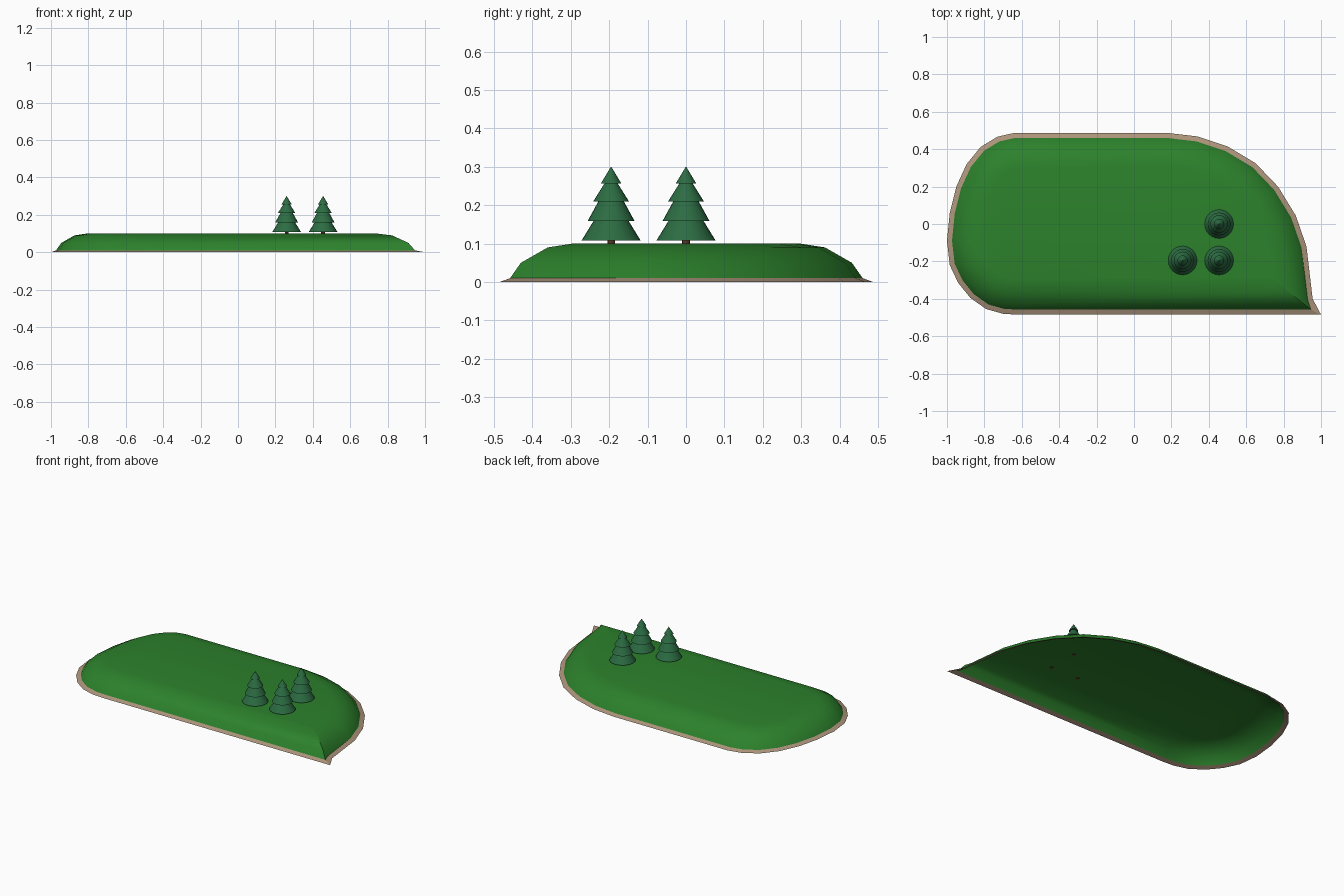
import bpy, bmesh, math
from mathutils import Vector

if "Cube" in bpy.data.objects:
    bpy.data.objects.remove(bpy.data.objects["Cube"])

def material(name, rgb):
    m = bpy.data.materials.new(name)
    m.diffuse_color = (*rgb, 1)
    m.use_nodes = True
    m.node_tree.nodes["Principled BSDF"].inputs["Base Color"].default_value = m.diffuse_color
    return m

GRASS = material("grass", (0.025, 0.22, 0.025))
SAND = material("sand", (0.42, 0.30, 0.20))
LEAF = material("needles", (0.025, 0.15, 0.055))
BARK = material("bark", (0.10, 0.035, 0.015))

# Shore outline, counter-clockwise, starting at the pointed front right corner
SHORE = [Vector(p) for p in [
    (1, -.485), (.955, -.40), (.922, -.12), (.865, .045), (.77, .2), (.65, .325),
    (.5, .415), (.34, .468), (.18, .487), (-.64, .487), (-.73, .467), (-.82, .412),
    (-.895, .32), (-.95, .2), (-.985, .06), (-1, -.09), (-.985, -.22), (-.94, -.315),
    (-.875, -.395), (-.79, -.455), (-.7, -.48), (-.62, -.485)]]

def inset(d):
    """Outline moved inward by d, with the pointed corner kept as a clean ridge."""
    out, n = [], len(SHORE)
    for i, p in enumerate(SHORE):
        a = (p - SHORE[i - 1]).normalized()
        b = (SHORE[(i + 1) % n] - p).normalized()
        if i == 1:
            a = b
        na, nb = Vector((-a.y, a.x)), Vector((-b.y, b.x))
        out.append(p + (na + nb) * d / (1 + na.dot(nb)))
    if d:
        out[0] = Vector((.98 - 1.25 * d, -.485 + d))
        out[1].y = max(out[1].y, out[0].y + .008)
        out[1].x = min(out[1].x, out[0].x - .002)
    return out

def smooth(ob, angle=30):
    bpy.ops.object.select_all(action='DESELECT')
    ob.select_set(True)
    bpy.context.view_layer.objects.active = ob
    bpy.ops.object.shade_smooth_by_angle(angle=math.radians(angle))

def finish(bm, name, mat):
    me = bpy.data.meshes.new(name)
    bm.to_mesh(me)
    bm.free()
    me.materials.append(mat)
    ob = bpy.data.objects.new(name, me)
    bpy.context.collection.objects.link(ob)
    smooth(ob)
    return ob

def loft(name, rings, mat, cap_top=False, cap_bottom=False):
    """Skin between equal-length rings of 3D points, listed from bottom to top."""
    bm = bmesh.new()
    vs = [[bm.verts.new(p) for p in r] for r in rings]
    n = len(vs[0])
    for lo, hi in zip(vs, vs[1:]):
        for i in range(n):
            j = (i + 1) % n
            bm.faces.new((lo[i], lo[j], hi[j], hi[i]))
    if cap_top:
        bm.faces.new(vs[-1])
    if cap_bottom:
        bm.faces.new(vs[0][::-1])
    return finish(bm, name, mat)

def level(d, z):
    return [(p.x, p.y, z) for p in inset(d)]

# Land: sandy rim and open-bottomed grass shell
loft("sand_rim", [level(0, 0), level(.027, .01)], SAND)
loft("grass_mound", [level(.027, .01), level(.055, .05), level(.125, .09),
                     level(.19, .1)], GRASS, cap_top=True)

def circle(x, y, r, z, n=24):
    return [(x + r * math.cos(t * math.tau / n), y + r * math.sin(t * math.tau / n), z)
            for t in range(n)]

# Trees: trunk plus stacked cone tiers (base z, base radius, top z, top radius)
TIERS = [(.108, .077, .160, .045), (.159, .061, .210, .033),
         (.209, .047, .257, .017), (.256, .027, .300, .0006)]

for k, (x, y) in enumerate([(.26, -.195), (.455, -.195), (.455, 0)], 1):
    loft(f"trunk_{k}", [circle(x, y, .010, .097, 12), circle(x, y, .010, .112, 12)],
         BARK, True, True)
    for t, (z0, r0, z1, r1) in enumerate(TIERS, 1):
        loft(f"tree_{k}_tier_{t}", [circle(x, y, r0, z0), circle(x, y, r1, z1)],
             LEAF, True, True)
